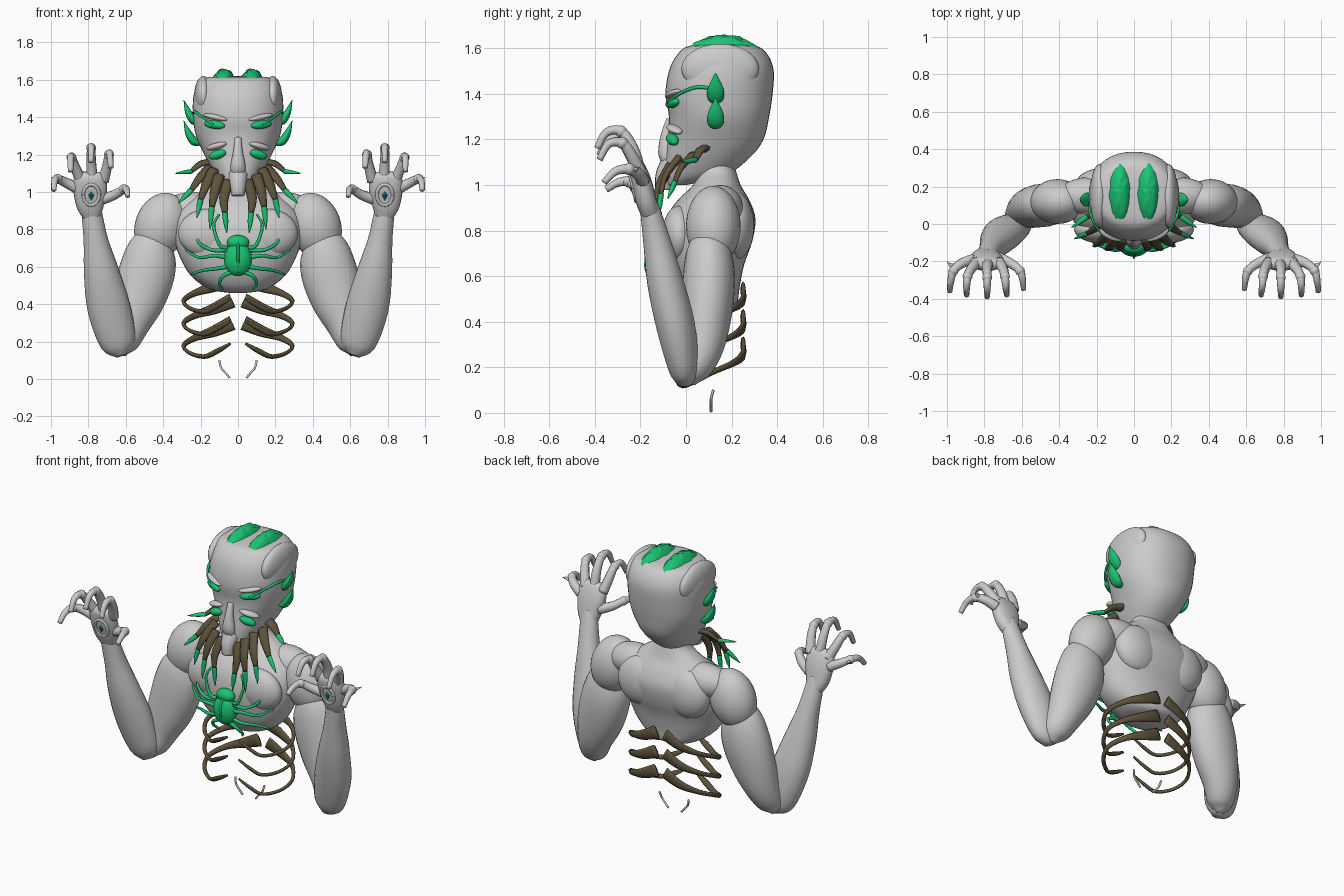
import bpy, bmesh
from math import sin, cos, pi, copysign
from mathutils import Vector, Matrix, Euler


def material(name, rgb):
    m = bpy.data.materials.new(name)
    m.diffuse_color = (*rgb, 1)
    return m


GREEN = material("green", (0.01, 0.55, 0.17))
BROWN = material("brown", (0.11, 0.085, 0.045))
TEAL = material("teal", (0.0, 0.3, 0.3))


def finish(bm, name, mat=None, smooth=True):
    bmesh.ops.recalc_face_normals(bm, faces=bm.faces)
    me = bpy.data.meshes.new(name)
    bm.to_mesh(me)
    bm.free()
    for p in me.polygons:
        p.use_smooth = smooth
    if mat:
        me.materials.append(mat)
    ob = bpy.data.objects.new(name, me)
    bpy.context.collection.objects.link(ob)
    return ob


def spline(pts, sub):
    out = []
    P = [Vector(p) for p in pts]
    for i in range(len(P) - 1):
        a, b, c, d = P[max(i - 1, 0)], P[i], P[i + 1], P[min(i + 2, len(P) - 1)]
        for k in range(sub):
            t = k / sub
            out.append(0.5 * (2 * b + (c - a) * t + (2 * a - 5 * b + 4 * c - d) * t * t
                              + (3 * b - a - 3 * c + d) * t ** 3))
    return out + [P[-1]]


def loft(name, pts, mat=None, n=16, sub=4, ref=(1, 0, 0), flat=False, power=1.0, side=1):
    """Sweep ellipses (x, y, z, ru, rv) along a smooth path."""
    rows = spline(pts, sub)
    C = [Vector((r[0] * side, r[1], r[2])) for r in rows]
    bm = bmesh.new()
    rings = []
    u = Vector(ref)
    for i, r in enumerate(rows):
        t = Vector((0, 0, 1)) if flat else (C[min(i + 1, len(C) - 1)] - C[max(i - 1, 0)]).normalized()
        u = (u - t * u.dot(t)).normalized()
        v = t.cross(u)
        ring = []
        for k in range(n):
            c, s = cos(2 * pi * k / n), sin(2 * pi * k / n)
            c, s = copysign(abs(c) ** power, c), copysign(abs(s) ** power, s)
            ring.append(bm.verts.new(C[i] + u * c * max(r[3], .001) + v * s * max(r[4], .001)))
        rings.append(ring)
    for a, b in zip(rings, rings[1:]):
        for k in range(n):
            bm.faces.new((a[k], a[(k + 1) % n], b[(k + 1) % n], b[k]))
    bm.faces.new(rings[0])
    bm.faces.new(rings[-1])
    return finish(bm, name, mat)


def profile(name, rows, power):
    """Horizontal rings given as (z, half width, y front, y back)."""
    return loft(name, [(0, (f + b) / 2, z, w, (b - f) / 2) for z, w, f, b in rows],
                n=40, flat=True, power=power)


def blob(name, loc, rad, mat=None, rot=(0, 0, 0), wobble=0.0):
    bm = bmesh.new()
    bmesh.ops.create_uvsphere(bm, u_segments=28, v_segments=18, radius=1)
    for v in bm.verts:
        v.co *= 1 + wobble * sin(11 * v.co.x + 3 * sin(7 * v.co.y)) * sin(9 * v.co.y + 5 * v.co.z)
    bm.transform(Matrix.LocRotScale(Vector(loc), Euler(rot), Vector(rad)))
    return finish(bm, name, mat)


def tube(name, path, r0, r1, mat=None, side=1, n=8):
    k = len(path) - 1
    return loft(name, [(*p, r0 + (r1 - r0) * i / k, r0 + (r1 - r0) * i / k)
                       for i, p in enumerate(path)], mat, n=n, ref=(0.1, 1, 0.1), side=side)


# Head and torso
profile("head", [(1.0, .04, -.09, .0), (1.04, .09, -.095, .17), (1.12, .14, -.09, .28),
                 (1.2, .18, -.08, .34), (1.3, .225, -.075, .365), (1.4, .24, -.09, .38),
                 (1.5, .24, -.075, .385), (1.57, .22, -.04, .36), (1.61, .18, .01, .31),
                 (1.62, .05, .12, .2)], 0.9)
profile("torso", [(.46, .04, .05, .15), (.48, .15, -.02, .22), (.55, .25, -.07, .235),
                  (.65, .31, -.1, .255), (.75, .34, -.11, .29), (.85, .34, -.09, .305),
                  (.93, .29, -.04, .28), (1.0, .2, .03, .24), (1.06, .12, .05, .22),
                  (1.12, .11, .05, .2)], 0.9)

# Nose and mouth
loft("nose", [(0, -.07, 1.29, .018, .015), (0, -.085, 1.22, .025, .025),
              (0, -.09, 1.14, .04, .032), (0, -.08, 1.09, .035, .02)])
tube("mouth", [(0, -.06, 1.09), (0, -.09, 1.04), (0, -.1, .98)], .055, .035, n=14)

# Scarab-like chest ornament
blob("bug_body", (0, -.125, .64), (.075, .05, .09), GREEN)
blob("bug_head", (0, -.12, .73), (.06, .04, .04), GREEN)
tube("bug_shell_seam", [(0, -.15, .73), (0, -.178, .65), (0, -.15, .57)], .007, .007, GREEN)

for s in (1, -1):
    # Brain lobes and skull rim
    blob("brain_lobe", (s * .075, .165, 1.5), (.083, .2, .158), GREEN, wobble=.04)
    blob("skull_temple", (s * .185, .15, 1.51), (.05, .17, .11))
    # Horn-shaped ears
    for dz in (0, -.11):
        loft("ear_fin", [(.2, .13, 1.37 + dz, .012, .015), (.235, .13, 1.38 + dz, .022, .035),
                         (.265, .13, 1.425 + dz, .018, .034), (.29, .13, 1.492 + dz, .001, .002)],
             GREEN, ref=(1, 0, 0), side=s)
    # Eyes with lids
    blob("lower_eye", (s * .11, -.06, 1.2), (.05, .025, .024), GREEN, (0, s * .3, s * .3))
    blob("upper_eye", (s * .125, -.06, 1.36), (.06, .022, .022), GREEN, (0, -s * .12, s * .4))
    blob("eye_brow", (s * .12, -.055, 1.4), (.07, .03, .016), None, (0, -s * .2, s * .4))
    blob("cheek", (s * .115, -.05, 1.245), (.06, .03, .018), None, (0, s * .25, s * .4))
    tube("temple_vein", [(.235, .12, 1.42), (.232, .05, 1.43), (.19, -.03, 1.40), (.13, -.08, 1.36)],
         .009, .006, GREEN, s)
    # Beard tentacles: brown root, green tip
    for a, b, c, d in [((.05, -.08, 1.06), (.075, -.12, .97), (.07, -.135, .89), (.06, -.14, .78)),
                       ((.1, -.07, 1.09), (.125, -.12, 1.0), (.14, -.13, .92), (.15, -.14, .8)),
                       ((.13, -.03, 1.12), (.17, -.09, 1.04), (.2, -.11, .96), (.22, -.12, .86)),
                       ((.15, .03, 1.13), (.2, -.02, 1.08), (.25, -.05, 1.01), (.32, -.08, .94)),
                       ((.15, .08, 1.16), (.2, .06, 1.15), (.25, .04, 1.11), (.335, -.02, 1.1))]:
        loft("tentacle_root", [(*a, .03, .018), (*b, .026, .014), (*c, .015, .01)], BROWN, 8, side=s)
        loft("tentacle_tip", [(*c, .016, .013), (*[(p + q) / 2 for p, q in zip(c, d)], .013, .01),
                              (*d, .002, .002)], GREEN, 8, side=s)
    # Ornament legs
    for leg in [[(.06, -.13, .7), (.1, -.14, .72), (.13, -.13, .82), (.1, -.11, .88)],
                [(.06, -.13, .69), (.14, -.13, .69), (.21, -.1, .73), (.22, -.07, .8)],
                [(.06, -.13, .65), (.13, -.135, .66), (.21, -.1, .65), (.28, -.05, .69)],
                [(.06, -.13, .6), (.12, -.13, .59), (.19, -.09, .58), (.25, -.05, .56)],
                [(.04, -.13, .57), (.08, -.13, .55), (.1, -.1, .51), (.08, -.07, .48)]]:
        tube("bug_leg", leg, .012, .006, GREEN, s)

    # Shoulder, shoulder blade, chest muscle and arm
    blob("shoulder", (s * .41, .12, .82), (.14, .12, .18), None, (0, -s * .35, 0))
    blob("trapezius", (s * .24, .15, .9), (.17, .1, .1))
    blob("shoulder_blade", (s * .16, .215, .82), (.15, .085, .15))
    blob("chest_muscle", (s * .16, -.03, .78), (.16, .075, .13))
    loft("upper_arm", [(.42, .1, .8, .06, .06), (.46, .1, .7, .125, .1), (.485, .1, .58, .15, .115),
                       (.53, .09, .43, .14, .11), (.58, .07, .29, .105, .095),
                       (.615, .03, .18, .075, .07), (.62, .02, .125, .02, .02)], n=24, side=s)
    loft("forearm", [(.62, -.01, .125, .03, .03), (.64, -.01, .19, .095, .065),
                     (.69, -.045, .38, .115, .085), (.73, -.09, .57, .095, .08),
                     (.76, -.125, .74, .066, .062), (.78, -.155, .88, .055, .045),
                     (.785, -.17, .95, .045, .035)], n=24, side=s)

    # Hand
    loft("palm", [(.78, -.155, .87, .05, .04), (.79, -.175, .93, .075, .045),
                  (.79, -.195, 1.01, .09, .045), (.79, -.215, 1.08, .085, .035),
                  (.79, -.222, 1.105, .06, .015)], n=20, side=s, power=.85)
    for f in [[(.72, -.205, 1.06), (.7, -.24, 1.14), (.69, -.28, 1.2), (.685, -.34, 1.2), (.68, -.38, 1.13)],
              [(.78, -.21, 1.07), (.785, -.235, 1.16), (.785, -.285, 1.235), (.785, -.35, 1.23), (.785, -.39, 1.16)],
              [(.84, -.205, 1.06), (.87, -.24, 1.13), (.89, -.28, 1.185), (.895, -.34, 1.18), (.895, -.38, 1.11)],
              [(.86, -.19, 1.02), (.92, -.21, 1.05), (.965, -.25, 1.07), (.98, -.31, 1.06), (.985, -.36, 1.01)],
              [(.73, -.18, .96), (.66, -.21, .985), (.61, -.25, 1.015), (.595, -.3, 1.01), (.59, -.35, .98)]]:
        tube("finger", f, .031, .014, None, s, 10)
        blob("knuckle", (s * f[2][0], f[2][1], f[2][2]), (.026, .026, .026))
    loft("little_claw", [(.95, -.23, 1.06, .015, .012), (.98, -.22, 1.07, .01, .008),
                         (1.0, -.2, 1.08, .001, .001)], ref=(0, 1, 0), n=8, side=s)
    # Palm eye: socket ring with gem
    ring = [(.785 + .042 * cos(a * pi / 6), -.23 - .05 * .25 * sin(a * pi / 6),
             .985 + .055 * sin(a * pi / 6)) for a in range(13)]
    tube("palm_socket", ring, .01, .01, None, s)
    bm = bmesh.new()
    bmesh.ops.create_uvsphere(bm, u_segments=4, v_segments=2, radius=1)
    bm.transform(Matrix.LocRotScale(Vector((s * .785, -.232, .985)), None, Vector((.018, .016, .03))))
    finish(bm, "palm_gem", TEAL, False)

    # Ribs sloping down from the back and round to the front
    for i in range(3):
        z = .42 - .12 * i
        loft("rib", [(.03, .25, z + .12, .04, .012), (.13, .25, z + .075, .03, .012),
                     (.23, .21, z + .04, .018, .01), (.29, .12, z, .014, .01),
                     (.26, .04, z - .04, .014, .01), (.18, -.02, z - .06, .015, .01),
                     (.11, -.04, z - .03, .018, .01), (.04, -.05, z + .01, .008, .006)],
             BROWN, 8, ref=(0, 0, 1), side=s)
    # Faint lower remnant of the trunk
    tube("trunk_end", [(.1, .12, .1), (.09, .11, .06), (.06, .11, .025), (.045, .11, .006)], .006, .006, None, s, 6)
